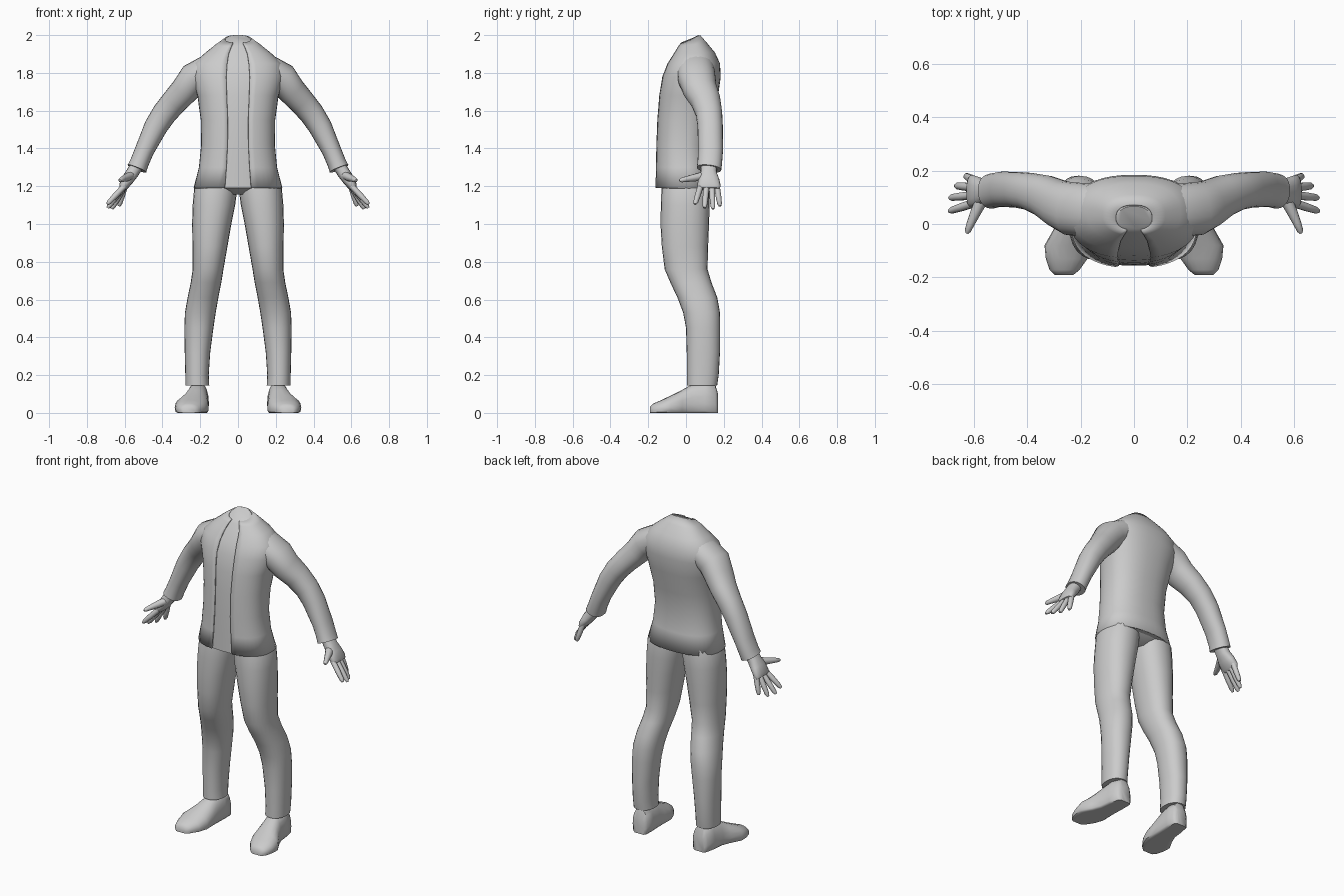
import bpy, bmesh
from math import cos, sin, pi, acos, copysign
from mathutils import Vector

if "Cube" in bpy.data.objects:
    bpy.data.objects.remove(bpy.data.objects["Cube"])

grey = bpy.data.materials.new("plain grey")
grey.use_nodes = True
grey.diffuse_color = (0.6, 0.6, 0.6, 1)
grey.node_tree.nodes["Principled BSDF"].inputs["Base Color"].default_value = (0.6, 0.6, 0.6, 1)


def power(value, p):
    return copysign(abs(value) ** (2 / p), value)


def ring(centre, u, v, p=2.0, gap=0.0, segments=24):
    """Rounded cross-section; gap leaves an opening of that half width at -v."""
    centre, u, v = Vector(centre), Vector(u), Vector(v)
    if gap:
        a = acos((gap / u.length) ** (p / 2))
        angles = [-a + (pi + 2 * a) * i / segments for i in range(segments + 1)]
    else:
        angles = [2 * pi * i / segments for i in range(segments)]
    return [centre + u * power(cos(t), p) + v * power(sin(t), p) for t in angles]


def loft(name, rings, closed=True, caps=True, side=1, angle=50):
    bm = bmesh.new()
    rows = [[bm.verts.new((side * c.x, c.y, c.z)) for c in r] for r in rings]
    n = len(rows[0])
    for low, high in zip(rows, rows[1:]):
        for i in range(n if closed else n - 1):
            j = (i + 1) % n
            bm.faces.new((low[i], low[j], high[j], high[i]))
    if caps:
        bm.faces.new(rows[0])
        bm.faces.new(rows[-1])
    bmesh.ops.recalc_face_normals(bm, faces=bm.faces)
    mesh = bpy.data.meshes.new(name)
    bm.to_mesh(mesh)
    bm.free()
    mesh.materials.append(grey)
    ob = bpy.data.objects.new(name, mesh)
    bpy.context.collection.objects.link(ob)
    bpy.ops.object.select_all(action='DESELECT')
    ob.select_set(True)
    bpy.context.view_layer.objects.active = ob
    bpy.ops.object.shade_smooth_by_angle(angle=angle * pi / 180)
    return ob


def tube(name, path, side, p=2.0, segments=16):
    """Limb along points of (x, y, z, half thickness in xz, half width in y)."""
    pts = [Vector(q[:3]) for q in path]
    rings = []
    for i, q in enumerate(path):
        d = pts[min(i + 1, len(pts) - 1)] - pts[max(i - 1, 0)]
        normal = Vector((-d.z, 0, d.x)).normalized()
        across = d.cross(normal).normalized()
        rings.append(ring(pts[i], normal * q[3], across * q[4], p, segments=segments))
    return loft(name, rings, side=side)


# Torso: z, half width, front y, back y, tilt, opening half width
TORSO = [
    (1.19, .235, -.165, .15, 0, .07), (1.3, .207, -.163, .13, 0, .062),
    (1.42, .195, -.16, .122, 0, .056), (1.55, .197, -.155, .14, 0, .055),
    (1.68, .215, -.145, .17, 0, .06), (1.78, .245, -.128, .184, 0, .063),
    (1.85, .235, -.1, .18, 0, .058), (1.905, .175, -.067, .153, .003, .05),
    (1.95, .118, -.043, .11, .01, .036), (1.98, .07, -.028, .075, .02, .026)]


def torso_ring(z, w, front, back, tilt, gap, inset, opened):
    half = (back - front) / 2 - inset
    return ring((0, (front + back) / 2, z), (w - inset, 0, 0), (0, half, tilt),
                2.35, gap if opened else 0, 40)


jacket = loft("jacket", [torso_ring(*r, 0, True) for r in TORSO], closed=False, caps=False)
# Thickness goes inward so the outer surface keeps its size
solid = jacket.modifiers.new("cloth thickness", 'SOLIDIFY')
solid.thickness, solid.offset = .008, -1
loft("shirt", [torso_ring(*r, .009, False) for r in TORSO])

# Trouser seat under the jacket
loft("trouser_seat", [ring((0, -.005, z), (w, 0, 0), (0, d, 0), 2.3)
     for z, w, d in ((1.155, .1, .07), (1.19, .21, .122), (1.28, .19, .115), (1.4, .17, .1))])

# Legs: z, inner x, outer x, front y, back y
LEG = [(.145, .152, .278, .005, .165), (.2, .155, .279, .005, .173),
       (.32, .147, .282, .004, .18), (.45, .13, .284, .0, .181),
       (.53, .118, .281, -.015, .18), (.61, .104, .267, -.045, .166),
       (.69, .088, .25, -.083, .135), (.76, .077, .24, -.113, .114),
       (.88, .056, .241, -.128, .117), (1.0, .035, .243, -.135, .122),
       (1.1, .015, .24, -.133, .125), (1.19, .003, .232, -.13, .125),
       (1.28, .01, .19, -.115, .11)]

# Arms: x, y, z, half thickness, half width in y
ARM = [(.15, .05, 1.82, .08, .1), (.235, .057, 1.772, .083, .1),
       (.28, .075, 1.71, .076, .09), (.335, .105, 1.65, .07, .079),
       (.39, .122, 1.585, .066, .07), (.435, .128, 1.515, .062, .067),
       (.495, .13, 1.39, .051, .066), (.522, .126, 1.325, .05, .065),
       (.535, .122, 1.293, .053, .065)]

PALM = [(.535, .122, 1.31, .034, .042), (.558, .12, 1.272, .034, .043),
        (.583, .12, 1.237, .032, .056), (.606, .122, 1.2, .025, .062),
        (.614, .122, 1.186, .016, .056)]

# Fingers: name, base, tip
FINGERS = [("index_finger", (.602, .077, 1.2), (.692, .048, 1.105)),
           ("middle_finger", (.604, .108, 1.197), (.69, .098, 1.085)),
           ("ring_finger", (.602, .137, 1.197), (.668, .143, 1.08)),
           ("little_finger", (.598, .163, 1.203), (.63, .18, 1.095))]

# Shoe slices from heel to toe: x, y, half width, height
SHOE = [(.207, .17, .036, .1), (.208, .155, .052, .15), (.213, .1, .059, .165),
        (.218, .03, .062, .15), (.228, -.02, .073, .122), (.245, -.08, .09, .092),
        (.252, -.13, .078, .068), (.26, -.172, .056, .05), (.262, -.19, .036, .034)]

for side, word in ((1, "left_"), (-1, "right_")):
    loft(word + "trouser_leg",
         [ring(((a + b) / 2, (f + k) / 2, z), ((b - a) / 2, 0, 0), (0, (k - f) / 2, 0), 2.2)
          for z, a, b, f, k in LEG], side=side)
    tube(word + "sleeve", ARM, side, 2.2, 24)
    tube(word + "palm", PALM, side, 2.4)

    for name, base, tip in FINGERS:
        a, b = Vector(base), Vector(tip)
        path = [(*a.lerp(b, t), r, r) for t, r in ((0, .016), (.5, .0155), (.88, .013), (1, .007))]
        tube(word + name, path, side, segments=10)
    tube(word + "thumb", [(.57, .09, 1.255, .022, .024), (.592, .045, 1.245, .02, .02),
                          (.612, .0, 1.237, .015, .015), (.622, -.025, 1.232, .012, .012),
                          (.625, -.035, 1.23, .006, .006)], side, segments=10)

    # Shoe with a flat sole
    slices = []
    for x, y, w, h in SHOE:
        r = ring((x, y, h * .3), (w, 0, 0), (0, 0, h * .7), 2.2, segments=20)
        slices.append([Vector((c.x, c.y, max(c.z, 0))) for c in r])
    loft(word + "shoe", slices, side=side)
